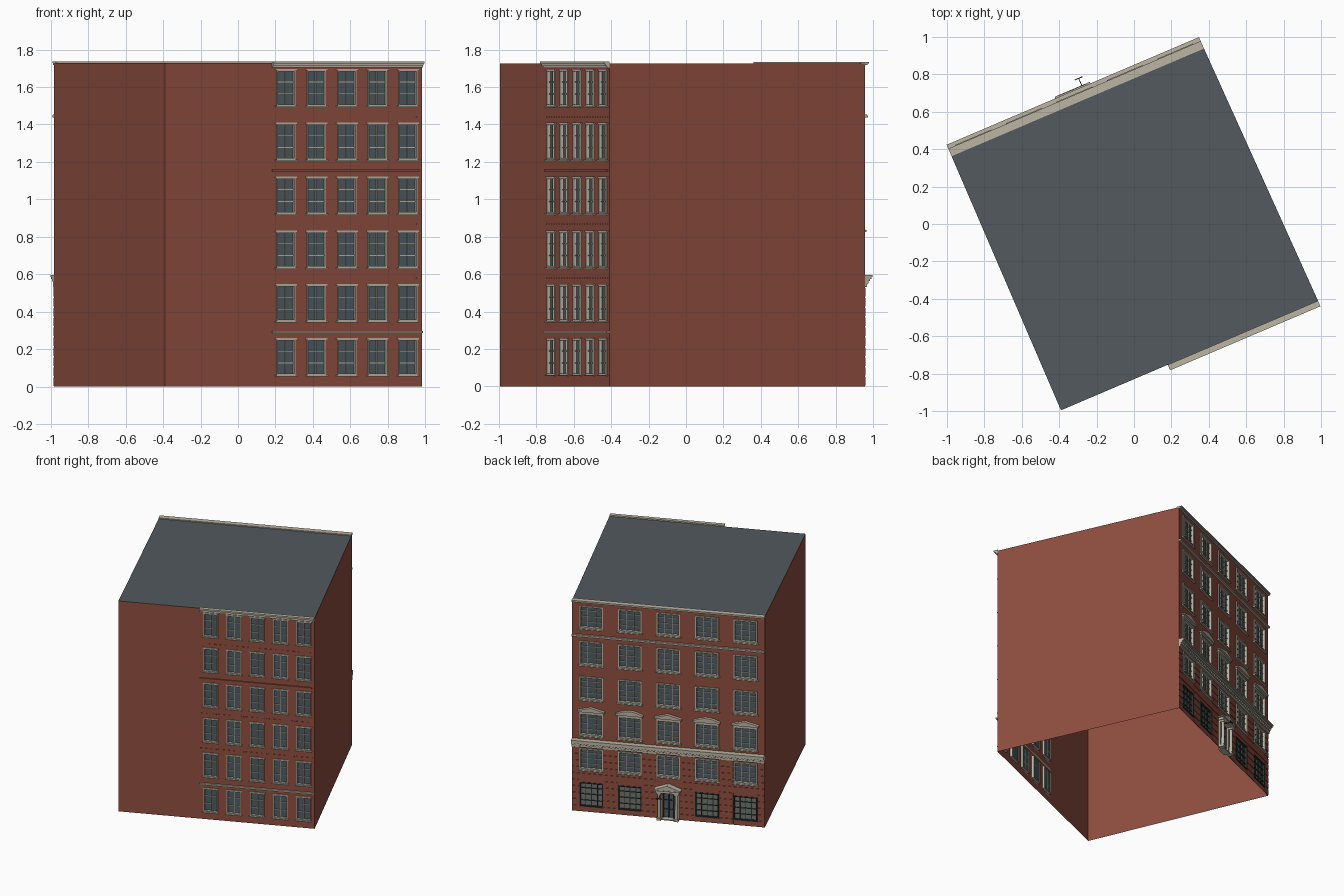
import bpy, bmesh, math
from mathutils import Matrix, Vector

if "Cube" in bpy.data.objects:
    bpy.data.objects.remove(bpy.data.objects["Cube"])

# Footprint corners, counter-clockwise from the front one
P = [Vector(p) for p in ((-0.39, -0.995), (0.983, -0.41), (0.365, 0.957), (-0.983, 0.382))]
H = 1.727


def mat(name, c):
    m = bpy.data.materials.new(name)
    m.diffuse_color = (*c, 1)
    m.use_nodes = True
    m.node_tree.nodes["Principled BSDF"].inputs["Base Color"].default_value = m.diffuse_color
    return m


BRICK = mat("brick", (0.27, 0.075, 0.05))
STONE = mat("stone", (0.50, 0.46, 0.37))
GLASS = mat("glass", (0.075, 0.105, 0.12))
PALE = mat("shop_glass", (0.16, 0.18, 0.15))
DARK = mat("dark_paint", (0.025, 0.03, 0.03))
ROOF = mat("roofing", (0.085, 0.10, 0.11))


def frame(a, b):
    """Local x runs along the wall, -y points outward, z is up."""
    d = (b - a).normalized()
    m = Matrix.Rotation(math.atan2(d.y, d.x), 4, 'Z')
    m.translation = (a.x, a.y, 0)
    return m, (b - a).length


class Part:
    def __init__(self, name, material, m=Matrix()):
        self.name, self.material, self.m, self.bm = name, material, m, bmesh.new()

    def face(self, pts):
        self.bm.faces.new([self.bm.verts.new(p) for p in pts])

    def box(self, x0, x1, z0, z1, out, back=0.0):
        """Box reaching 'out' in front of the wall and 'back' behind it."""
        t = Matrix.Translation(((x0 + x1) / 2, (back - out) / 2, (z0 + z1) / 2))
        s = Matrix.Diagonal((x1 - x0, out + back, z1 - z0, 1))
        bmesh.ops.create_cube(self.bm, size=1, matrix=t @ s)

    def prism(self, pts, out):
        """Outline in x, z pulled out from the wall."""
        f = [self.bm.verts.new((x, -out, z)) for x, z in pts]
        b = [self.bm.verts.new((x, 0, z)) for x, z in pts]
        self.bm.faces.new(f)
        self.bm.faces.new(b[::-1])
        for i in range(len(pts)):
            j = (i + 1) % len(pts)
            self.bm.faces.new((f[i], b[i], b[j], f[j]))

    def cyl(self, x, d, z0, z1, r):
        bmesh.ops.create_cone(self.bm, cap_ends=True, segments=12, radius1=r, radius2=r * 0.85,
                              depth=z1 - z0, matrix=Matrix.Translation((x, -d, (z0 + z1) / 2)))

    def done(self):
        me = bpy.data.meshes.new(self.name)
        self.bm.to_mesh(me)
        self.bm.free()
        me.materials.append(self.material)
        ob = bpy.data.objects.new(self.name, me)
        ob.matrix_world = self.m
        bpy.context.collection.objects.link(ob)


def wall(name, m, length, holes):
    """Wall sheet with rectangular openings."""
    w = Part(name, BRICK, m)
    xs = sorted({0, length, *[h[0] for h in holes], *[h[1] for h in holes]})
    zs = sorted({0, H, *[h[2] for h in holes], *[h[3] for h in holes]})
    for a, b in zip(xs, xs[1:]):
        for c, d in zip(zs, zs[1:]):
            if not any(h[0] < (a + b) / 2 < h[1] and h[2] < (c + d) / 2 < h[3] for h in holes):
                w.face([(a, 0, c), (b, 0, c), (b, 0, d), (a, 0, d)])
    w.done()


def window(fr, gl, h, cols, rows, t=0.009, out=0.006, bar=0.004):
    """Frame, glazing bars and recessed glass in an opening."""
    x0, x1, z0, z1 = h
    for a, b in ((x0, x0 + t), (x1 - t, x1)):
        fr.box(a, b, z0, z1, out, 0.02)
    for a, b in ((z0, z0 + t), (z1 - t, z1)):
        fr.box(x0, x1, a, b, out, 0.02)
    for i in range(1, cols):
        x = x0 + (x1 - x0) * i / cols
        fr.box(x - bar / 2, x + bar / 2, z0, z1, -0.006, 0.014)
    for i in range(1, rows):
        z = z0 + (z1 - z0) * i / rows
        fr.box(x0, x1, z - bar / 2, z + bar / 2, -0.007, 0.014)
    gl.face([(x0, 0.014, z0), (x1, 0.014, z0), (x1, 0.014, z1), (x0, 0.014, z1)])


# Plain side walls and flat roof; the underside stays open
for name, a, b in (("right_wall", P[1], P[2]), ("left_wall", P[3], P[0])):
    m, L = frame(a, b)
    wall(name, m, L, [])
roof = Part("roof", ROOF)
roof.face([(p.x, p.y, H) for p in P])
roof.done()

# ---- Front: windows on the right part only
m, L = frame(P[0], P[1])
U0 = 0.62
holes = [(0.702 + 0.177 * i - 0.054, 0.702 + 0.177 * i + 0.054, z, z + 0.19)
         for i in range(5) for z in (0.062, 0.35, 0.636, 0.925, 1.213, 1.5)]
wall("front_wall", m, L, holes)
fr, gl = Part("front_window_frames", STONE, m), Part("front_glass", GLASS, m)
sills = Part("front_sills_and_lintels", STONE, m)
for h in holes:
    window(fr, gl, h, 2, 3, t=0.007)
    sills.box(h[0] - 0.01, h[1] + 0.01, h[2] - 0.008, h[2], 0.012)
    sills.box(h[0] - 0.008, h[1] + 0.008, h[3], h[3] + 0.007, 0.007)
for p in (fr, gl, sills):
    p.done()
trim = Part("front_stone_band_and_cornice", STONE, m)
trim.box(U0, L, 0.285, 0.297, 0.015)
trim.box(U0, L, 1.703, 1.714, 0.014)
trim.box(U0, L, 1.714, 1.724, 0.022)
trim.box(U0, L, 1.724, 1.737, 0.032)
trim.done()
bands = Part("front_brick_bands", BRICK, m)
bands.box(U0, L - 0.02, 1.149, 1.159, 0.009)
for z in (0.58, 0.868, 1.44):
    for i in range(25):
        x = U0 + i * (L - U0) / 25
        bands.box(x, x + 0.02, z - 0.003, z + 0.003, 0.003)
bands.done()

# ---- Back: the decorated street side
m, L = frame(P[2], P[3])
BAY = L / 5
cx = [BAY * (i + 0.5) for i in range(5)]
W = 0.09
upper = [(c - W, c + W, a, b) for c in cx
         for a, b in ((0.345, 0.52), (0.625, 0.81), (0.92, 1.11), (1.205, 1.4), (1.505, 1.69))]
ground = [(c - W, c + W, 0.04, 0.24) for i, c in enumerate(cx) if i != 2]
door = (cx[2] - 0.045, cx[2] + 0.045, 0.0, 0.225)
wall("back_wall", m, L, upper + ground + [door])

fr, gl = Part("back_window_frames", STONE, m), Part("back_glass", GLASS, m)
sills = Part("back_sills", STONE, m)
for h in upper:
    window(fr, gl, h, 3, 4, t=0.011, out=0.008)
    sills.box(h[0] - 0.008, h[1] + 0.008, h[2] - 0.01, h[2], 0.014)
for p in (fr, gl, sills):
    p.done()
fr, gl = Part("ground_window_frames", DARK, m), Part("ground_glass", PALE, m)
for h in ground:
    window(fr, gl, h, 4, 4, t=0.009, out=0.004, bar=0.005)
for p in (fr, gl):
    p.done()

# Alternating pointed and curved window heads
heads = Part("window_pediments", STONE, m)
for i, c in enumerate(cx):
    w = W + 0.014
    heads.box(c - w + 0.008, c + w - 0.008, 0.81, 0.825, 0.014)
    n = 10 if i % 2 else 2
    top = [(c + w * (1 - 2 * k / n),
            0.835 + 0.028 * (math.sin(math.pi * k / n) if i % 2 else 1 - abs(1 - 2 * k / n)))
           for k in range(n + 1)]
    heads.prism([(c - w, 0.825), (c + w, 0.825)] + top, 0.026)
heads.done()

# Main cornice with dentils, upper band and coping
trim = Part("back_cornice_and_bands", STONE, m)
for z0, z1, d in ((0.53, 0.545, 0.012), (0.545, 0.562, 0.016), (0.562, 0.575, 0.03),
                  (0.575, 0.585, 0.037), (0.585, 0.596, 0.045), (1.437, 1.449, 0.017),
                  (1.449, 1.453, 0.012)):
    trim.box(0, L, z0, z1, d)
for i in range(60):
    x = L * (i + 0.25) / 60
    trim.box(x, x + L / 120, 0.549, 0.562, 0.024)
trim.box(0, L, 1.718, 1.728, 0.014, 0.0)
trim.box(0, L, 1.727, 1.735, 0.022, 0.022)
trim.done()

# Rusticated brick courses on the two lower floors
rust = Part("rusticated_courses", BRICK, m)
step = 0.053
for k in range(10):
    z0, z1 = k * step + 0.004, (k + 1) * step - 0.004
    cuts = [h for h in upper + ground if h[2] < z1 and h[3] > z0]
    if z0 < 0.3:
        cuts.append((cx[2] - 0.09, cx[2] + 0.09, 0, 0.3))
    x = 0
    for h in sorted(cuts):
        if h[0] > x:
            rust.box(x, h[0] - 0.003, z0, z1, 0.004)
        x = h[1] + 0.003
    rust.box(x, L, z0, z1, 0.004)
rust.done()

# Doorway: columns, entablature, gable, leaves and step
c = cx[2]
porch = Part("door_surround", STONE, m)
for s in (-1, 1):
    x = c + s * 0.066
    porch.box(x - 0.019, x + 0.019, 0, 0.226, 0.012)
    porch.box(x - 0.017, x + 0.017, 0, 0.018, 0.044)
    porch.box(x - 0.017, x + 0.017, 0.212, 0.226, 0.044)
    porch.cyl(x, 0.028, 0.018, 0.212, 0.013)
porch.box(c - 0.09, c + 0.09, 0.226, 0.245, 0.044)
porch.box(c - 0.102, c + 0.102, 0.245, 0.253, 0.054)
porch.prism([(c - 0.102, 0.253), (c + 0.102, 0.253), (c, 0.292)], 0.052)
porch.box(c - 0.047, c + 0.047, 0, 0.008, 0.03, 0.02)
porch.done()
fr, gl = Part("door_frame", DARK, m), Part("door_panels", GLASS, m)
window(fr, gl, door, 2, 3, t=0.008, out=0.002, bar=0.007)
for p in (fr, gl):
    p.done()
lamp = Part("wall_bracket", DARK, m)
lamp.box(c - 0.057, c - 0.053, 0.2, 0.205, 0.095)
lamp.box(c - 0.078, c - 0.032, 0.198, 0.207, 0.097, -0.092)
lamp.done()
